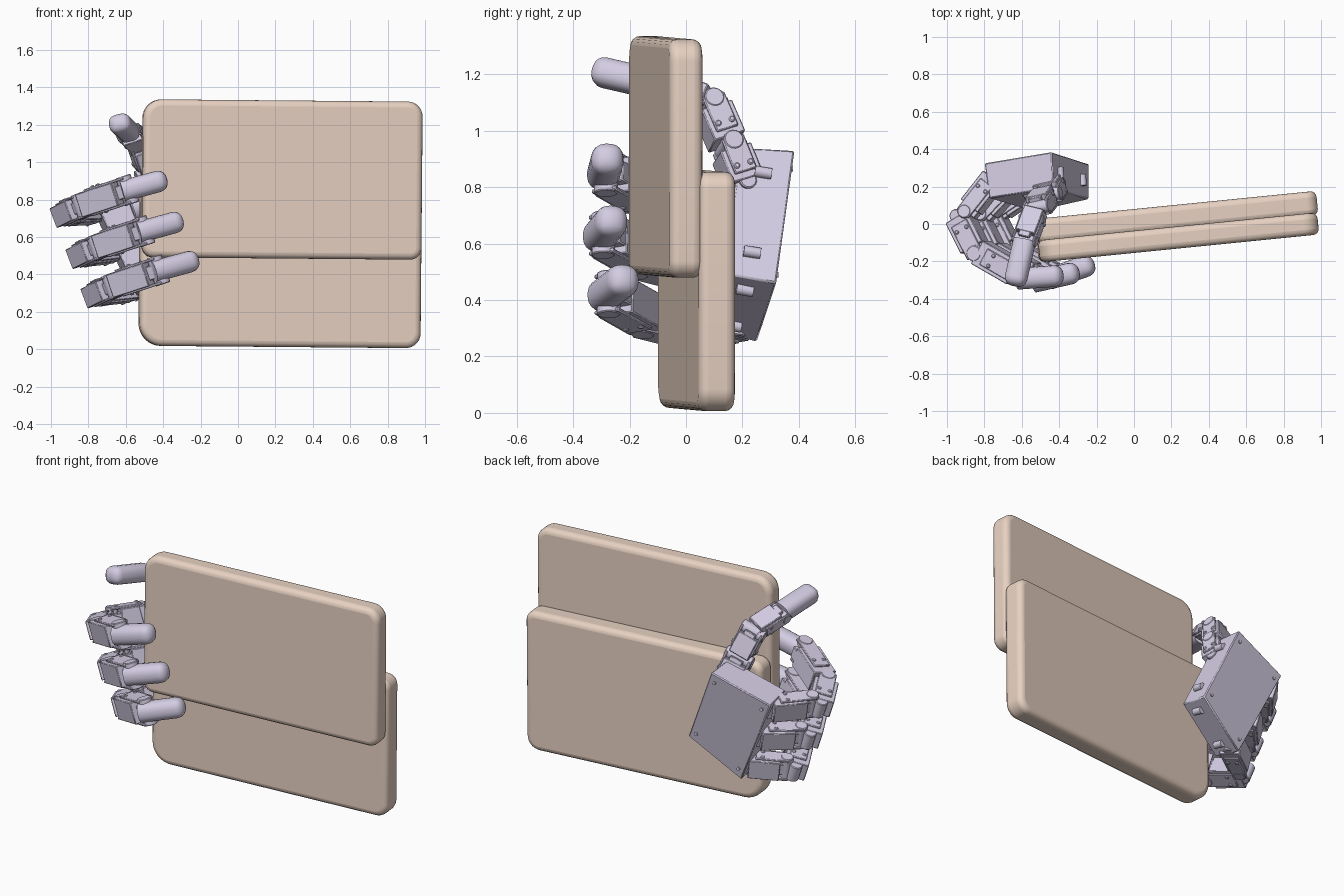
import bpy, bmesh, math
from mathutils import Vector as V, Matrix

if "Cube" in bpy.data.objects:
    bpy.data.objects.remove(bpy.data.objects["Cube"])

def material(name, col):
    m = bpy.data.materials.new(name)
    m.diffuse_color = (*col, 1)
    m.use_nodes = True
    m.node_tree.nodes["Principled BSDF"].inputs["Base Color"].default_value = m.diffuse_color
    return m

TAN = material("tan", (0.80, 0.64, 0.54))
LILAC = material("lilac", (0.66, 0.61, 0.77))

def finish(bm, name, mat, bevel=0.0, segs=2, matrix=None):
    bmesh.ops.recalc_face_normals(bm, faces=bm.faces)
    me = bpy.data.meshes.new(name)
    bm.to_mesh(me)
    bm.free()
    ob = bpy.data.objects.new(name, me)
    bpy.context.collection.objects.link(ob)
    me.materials.append(mat)
    if matrix:
        ob.matrix_world = matrix
    if bevel:
        b = ob.modifiers.new("bevel", 'BEVEL')
        b.width, b.segments, b.limit_method = bevel, segs, 'ANGLE'
        b.angle_limit = math.radians(40)
    bpy.ops.object.select_all(action='DESELECT')
    ob.select_set(True)
    bpy.context.view_layer.objects.active = ob
    bpy.ops.object.shade_smooth_by_angle(angle=math.radians(32))
    return ob

# Rounded tablet halves: rounded rectangle in xz, extruded along y
def slab(name, x0, x1, z0, z1, yc, t, radii):
    cx, cz = (x0 + x1) / 2, (z0 + z1) / 2
    w, h = (x1 - x0) / 2, (z1 - z0) / 2
    bm = bmesh.new()
    pts = []
    for i, (sx, sz) in enumerate([(1, 1), (-1, 1), (-1, -1), (1, -1)]):
        r = radii[i]
        for k in range(9):
            a = math.pi / 2 * (i + k / 8)
            pts.append((sx * (w - r) + r * math.cos(a), -t / 2, sz * (h - r) + r * math.sin(a)))
    f = bm.faces.new([bm.verts.new(p) for p in pts])
    ext = bmesh.ops.extrude_face_region(bm, geom=[f])['geom']
    bmesh.ops.translate(bm, verts=[g for g in ext if isinstance(g, bmesh.types.BMVert)], vec=(0, t, 0))
    M = (Matrix.Translation((cx, yc, cz)) @ Matrix.Rotation(math.atan(0.1), 4, 'Z')
         @ Matrix.Rotation(math.radians(0.5), 4, 'Y'))
    return finish(bm, name, TAN, 0.032, 4, M)

slab("upper_slab", -0.515, 0.985, 0.485, 1.33, -0.072, 0.118, [0.08, 0.1, 0.06, 0.06])
slab("lower_slab", -0.53, 0.98, 0.012, 0.86, 0.037, 0.13, [0.06, 0.06, 0.12, 0.08])

# Frame at the middle of p-q: local z along the link, local x along the hinge
def frame(p, q, hinge):
    z = (q - p).normalized()
    x = (hinge - z * hinge.dot(z)).normalized()
    y = z.cross(x)
    return Matrix.Translation((p + q) / 2) @ Matrix((x, y, z)).transposed().to_4x4()

def box(bm, M, c, s):
    bmesh.ops.create_cube(bm, size=1, matrix=M @ Matrix.Translation(c) @ Matrix.Diagonal((*s, 1)))

def pin(bm, M, c, r, length):
    bmesh.ops.create_cone(bm, cap_ends=True, segments=14, radius1=r, radius2=r, depth=length,
                          matrix=M @ Matrix.Translation(c) @ Matrix.Rotation(math.pi / 2, 4, 'Y'))

# Servo link: case, two fork plates, hinge pin, screws
def link(name, p, q, w, d, hinge):
    L = (q - p).length
    M = frame(p, q, hinge)
    bm = bmesh.new()
    box(bm, M, (0, 0, -L * 0.06), (w * 0.86, d, L * 0.74))
    box(bm, M, (0, d * 0.1, L * 0.1), (w * 0.5, d * 0.75, L * 0.7))
    for s in (-1, 1):
        box(bm, M, (s * w * 0.45, 0, L * 0.12), (w * 0.1, d * 0.7, L * 0.8))
        for k in (-1, 1):
            pin(bm, M, (s * w * 0.5, k * d * 0.22, -L * 0.12), 0.011, 0.014)
    pin(bm, M, (0, 0, L * 0.46), d * 0.3, w * 1.04)
    pin(bm, M, (0, 0, -L * 0.46), d * 0.26, w * 0.8)
    return finish(bm, name, LILAC, 0.004, 1)

# Rounded fingertip pad
def fingertip(name, p, q, w, d, hinge):
    L = (q - p).length
    bm = bmesh.new()
    box(bm, Matrix(), (0, 0, 0), (w, d, L))
    top = [e for e in bm.edges if max(v.co.z for v in e.verts) > 0]
    bmesh.ops.bevel(bm, geom=top, offset=min(w, d) * 0.42, segments=4, profile=0.5, affect='EDGES')
    return finish(bm, name, LILAC, matrix=frame(p, q, hinge))

# Palm: skewed block with its back plate facing +y
UL, UR = V((-0.44, 0.385, 0.93)), V((-0.80, 0.325, 0.80))
RB, LB = V((-0.55, 0.25, 0.25)), V((-0.24, 0.32, 0.46))
N = V((0.06, -0.98, 0.14)).normalized()
bm = bmesh.new()
f = bm.faces.new([bm.verts.new(p) for p in (UL, UR, RB, LB)])
ext = bmesh.ops.extrude_face_region(bm, geom=[f])['geom']
low = [g for g in ext if isinstance(g, bmesh.types.BMVert)]
bmesh.ops.translate(bm, verts=low, vec=N * 0.19)
mid = sum((v.co for v in low), V()) / 4
for v in low:
    v.co = mid + (v.co - mid) * 0.95
finish(bm, "palm", LILAC, 0.006, 1)

# Mounting bosses and screws on the palm rim
bm = bmesh.new()
for p, q in ((UL, LB), (LB, RB)):
    M = frame(p, q, N)
    for t in (-0.3, 0.3):
        pin(bm, M, (0.1, 0, t * (q - p).length), 0.02, 0.06)
for c in (UL, UR, RB, LB):
    p = c.lerp((UL + UR + RB + LB) / 4, 0.2)
    pin(bm, frame(p, p + V((0, 0, 1)), N), (-0.002, 0, -0.5), 0.01, 0.01)
finish(bm, "palm_screws", LILAC)

# Three fingers wrapping around the left edge
SPREAD = V((0.32, 0, -0.94))
base_path = [(-0.90, 0.05, 0.735), (-0.83, -0.17, 0.77), (-0.58, -0.29, 0.855), (-0.38, -0.275, 0.91)]
shifts = [V((0, 0, 0)), V((0.085, -0.01, -0.22)), V((0.165, 0.01, -0.43))]
tip_y = [0, 0.03, 0.055]
for i, s in enumerate(shifts):
    root = UR.lerp(RB, 0.13 + 0.38 * i) + N * 0.09
    a, b, c, d = [V(p) + s for p in base_path]
    d.y += tip_y[i]
    n = f"finger_{i + 1}_"
    link(n + "base", root + (root - a).normalized() * 0.04, a, 0.14, 0.12, SPREAD)
    link(n + "lower", a + V((-0.04, 0.0, -0.02)), b, 0.13, 0.14, SPREAD)
    link(n + "middle", b + V((-0.01, 0.03, 0)), c, 0.15, 0.14, SPREAD)
    fingertip(n + "tip", c - (d - c) * 0.2, d, 0.115, 0.115, SPREAD)

# Thumb reaching over beside the upper corner
HINGE = V((0.95, 0.3, 0.1))
T = [V(p) for p in ((-0.43, 0.21, 0.80), (-0.47, 0.15, 0.95), (-0.52, 0.085, 1.10),
                    (-0.585, -0.09, 1.16), (-0.64, -0.33, 1.215))]
link("thumb_base", T[0], T[1], 0.16, 0.12, HINGE)
link("thumb_lower", T[1], T[2], 0.14, 0.12, HINGE)
link("thumb_middle", T[2], T[3], 0.13, 0.10, HINGE)
fingertip("thumb_tip", T[3], T[4], 0.12, 0.105, HINGE)
bm = bmesh.new()
pin(bm, frame(T[0], T[1], HINGE), (-0.06, 0.02, -0.09), 0.085, 0.2)
finish(bm, "thumb_hub", LILAC, 0.006, 1)
